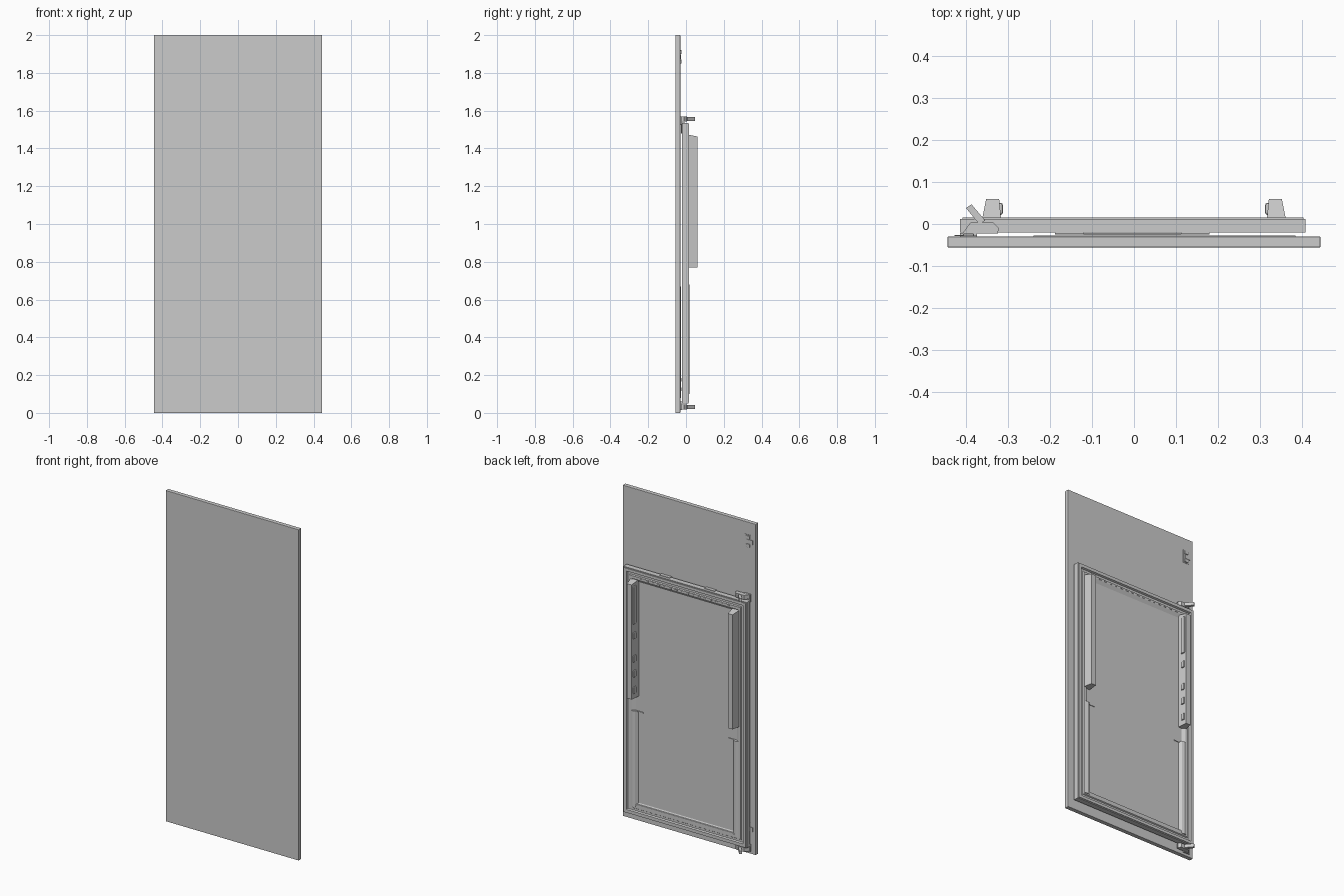
import bpy, bmesh

if "Cube" in bpy.data.objects:
    bpy.data.objects.remove(bpy.data.objects["Cube"])


def finish(name, bm):
    bmesh.ops.recalc_face_normals(bm, faces=bm.faces)
    me = bpy.data.meshes.new(name)
    bm.to_mesh(me)
    bm.free()
    ob = bpy.data.objects.new(name, me)
    bpy.context.collection.objects.link(ob)
    return ob


def box(name, x, y, z, bevel=0):
    bm = bmesh.new()
    bmesh.ops.create_cube(bm, size=1)
    for v in bm.verts:
        v.co = [a + (b - a) * (c + 0.5) for (a, b), c in zip((x, y, z), v.co)]
    ob = finish(name, bm)
    if bevel:
        m = ob.modifiers.new("bevel", 'BEVEL')
        m.width = bevel
        m.segments = 2
    return ob


def prism(name, outline, z0, z1, slope=0):
    """Extrude an xy outline upwards; slope lowers the top towards +y."""
    bm = bmesh.new()
    low = [bm.verts.new((x, y, z0)) for x, y in outline]
    high = [bm.verts.new((x, y, z1 - slope * y)) for x, y in outline]
    bm.faces.new(low)
    bm.faces.new(high)
    n = len(low)
    for i in range(n):
        j = (i + 1) % n
        bm.faces.new((low[i], low[j], high[j], high[i]))
    return finish(name, bm)


def nested_rects(name, x0, x1, z0, z1, steps):
    """Loft concentric rectangles, each given as (inset, depth)."""
    bm = bmesh.new()
    rings = []
    for d, y in steps:
        pts = ((x0 + d, z0 + d), (x1 - d, z0 + d), (x1 - d, z1 - d), (x0 + d, z1 - d))
        rings.append([bm.verts.new((x, y, z)) for x, z in pts])
    for a, b in zip(rings, rings[1:]):
        for i in range(4):
            j = (i + 1) % 4
            bm.faces.new((a[i], a[j], b[j], b[i]))
    bm.faces.new(rings[0])
    bm.faces.new(rings[-1])
    return finish(name, bm)


# Decorative front panel
box("front_panel", (-0.445, 0.445), (-0.056, -0.03), (0, 2), 0.002)

# Appliance door: rim, gasket, groove, liner ridge and recessed liner
nested_rects("inner_door", -0.415, 0.41, 0.05, 1.535, [
    (0, -0.02), (0, 0.012), (0.005, 0.012), (0.005, 0.016), (0.022, 0.016),
    (0.026, 0.006), (0.038, 0.006), (0.042, 0.012), (0.056, 0.012), (0.075, 0.0)])

# Row of vents along the top of the liner
for i in range(16):
    x = -0.29 + i * 0.58 / 15
    box("vent_tab", (x - 0.008, x + 0.008), (0.01, 0.0145), (1.482, 1.488))

# Sliding brackets between door and panel
for x0, x1 in ((-0.188, -0.12), (0.112, 0.18)):
    box("slide_bracket", (x0, x1), (-0.024, -0.004), (1.53, 1.538))
    box("slide_foot", (x0, x1), (-0.025, -0.02), (1.48, 1.53))
box("mount_strip", (-0.12, 0.112), (-0.026, -0.022), (1.48, 1.53))
box("lower_mount_strip", (-0.24, 0.385), (-0.0305, -0.027), (0.08, 0.67))

for s in (-1, 1):
    def span(a, b):
        return tuple(sorted((s * a, s * b)))

    # Tall shelf support with a sloped outer face
    prism("shelf_support", [(s * x, y) for x, y in
          ((0.316, 0.0), (0.365, 0.0), (0.353, 0.06), (0.322, 0.06))],
          0.77, 1.475, 0.2)
    # Long guide and small shelf catches on its inner face
    box("shelf_guide", span(0.313, 0.335), (0.022, 0.05), (1.22, 1.45), 0.005)
    for z in (1.15, 1.01, 0.92, 0.82):
        box("shelf_catch", span(0.313, 0.33), (0.024, 0.048), (z - 0.02, z + 0.02), 0.004)
    # Low rib below the support
    prism("lower_rib", [(s * x, y) for x, y in
          ((0.318, 0.0), (0.362, 0.0), (0.36, 0.014), (0.345, 0.018), (0.33, 0.014))],
          0.1, 0.68)
    box("rib_notch", span(0.285, 0.32), (-0.002, 0.004), (0.674, 0.68))

# Ledge along the bottom of the liner
box("bottom_ledge", (-0.33, 0.33), (-0.002, 0.012), (0.1, 0.118), 0.003)

# Hinges at the top and bottom of the door
for z0, label in ((1.543, "upper"), (0.018, "lower")):
    prism(label + "_hinge_body", [(-0.41, -0.023), (-0.325, -0.023), (-0.323, -0.01),
          (-0.337, 0.004), (-0.39, 0.004), (-0.404, -0.015)], z0, z0 + 0.026)
    prism(label + "_hinge_arm", [(-0.401, 0.038), (-0.388, 0.047), (-0.355, 0.008),
          (-0.37, 0.0)], z0 + 0.003, z0 + 0.023)
    zb = (1.525, 1.57) if z0 > 1 else (0.015, 0.06)
    box(label + "_hinge_plate", (-0.415, -0.375), (-0.031, -0.021), zb)

# Small clips fixed to the back of the panel
for z in (1.885, 0.15):
    box("clip_plate", (-0.415, -0.375), (-0.032, -0.028), (z - 0.04, z + 0.04))
    for dz in (-0.025, 0.025):
        box("clip_knob", (-0.408, -0.382), (-0.03, -0.023), (z + dz - 0.01, z + dz + 0.01), 0.002)
    box("clip_pin", (-0.428, -0.388), (-0.029, -0.026), (z - 0.012, z + 0.012))
